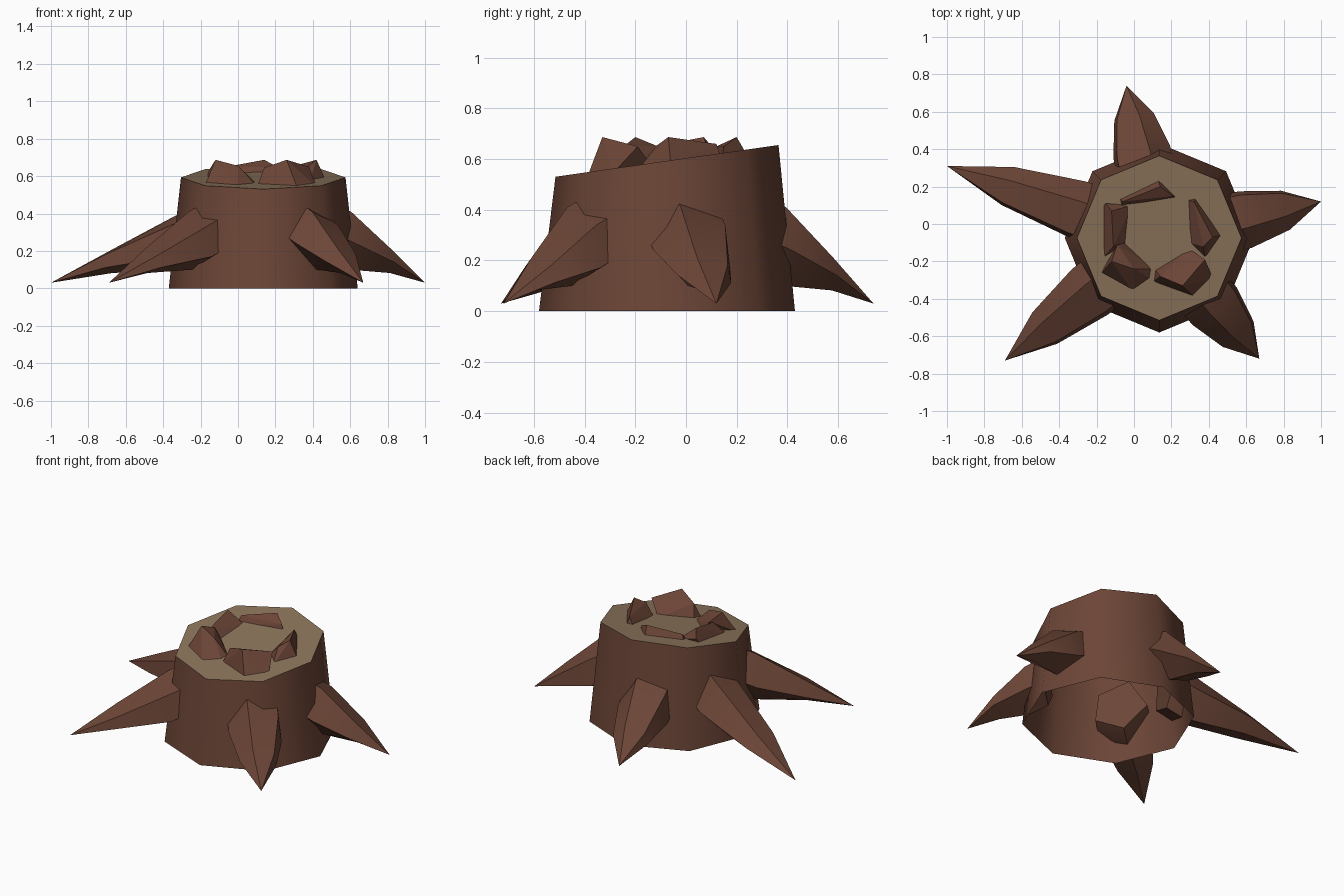
import bpy, bmesh, math
from mathutils import Vector

if "Cube" in bpy.data.objects:
    bpy.data.objects.remove(bpy.data.objects["Cube"])

CX, CY = 0.135, -0.075          # trunk axis


def material(name, rgb):
    m = bpy.data.materials.new(name)
    m.diffuse_color = (*rgb, 1)
    m.use_nodes = True
    m.node_tree.nodes["Principled BSDF"].inputs["Base Color"].default_value = m.diffuse_color
    return m


bark = material("bark_brown", (0.150, 0.060, 0.038))
wood = material("cut_wood_tan", (0.265, 0.178, 0.105))


def finish(name, bm, mats, angle=None):
    bmesh.ops.recalc_face_normals(bm, faces=bm.faces)
    me = bpy.data.meshes.new(name)
    bm.to_mesh(me)
    bm.free()
    ob = bpy.data.objects.new(name, me)
    bpy.context.collection.objects.link(ob)
    for m in mats:
        me.materials.append(m)
    if angle:
        bpy.ops.object.select_all(action='DESELECT')
        ob.select_set(True)
        bpy.context.view_layer.objects.active = ob
        bpy.ops.object.shade_smooth_by_angle(angle=math.radians(angle))
    return ob


def bridge(bm, a, b):
    n = len(a)
    for i in range(n):
        j = (i + 1) % n
        bm.faces.new((a[i], a[j], b[j], b[i]))


def cut_height(y):
    return 0.593 + 0.142 * (y - CY)


# Trunk: eight-sided taper, open below, with a slanted cut on top
bm = bmesh.new()
low, high = [], []
for i in range(8):
    c, s = math.cos(i * math.pi / 4), math.sin(i * math.pi / 4)
    low.append(bm.verts.new((CX + 0.505 * c, CY + 0.505 * s, 0)))
    y = CY + 0.44 * s
    high.append(bm.verts.new((CX + 0.44 * c, y, cut_height(y))))
bridge(bm, low, high)
bm.faces.new(high).material_index = 1
finish("trunk", bm, [bark, wood], 50)

# Roots: one five-sided section, swept outward to a point near the ground
SECTION = [(-0.05, 0.41), (0.13, 0.34), (0.15, 0.17), (-0.02, 0.10), (-0.16, 0.24)]
TIPS = {"root_right": (1.0, 0.12), "root_back": (-0.04, 0.74), "root_left": (-1.0, 0.31),
        "root_front_left": (-0.69, -0.73), "root_front_right": (0.67, -0.72)}
for name, (tx, ty) in TIPS.items():
    out = Vector((tx - CX, ty - CY, 0))
    length = out.length
    out.normalize()
    left = Vector((-out.y, out.x, 0))
    mid = 0.47 + 0.53 * (length - 0.47)
    bm = bmesh.new()
    rings = []
    # radius, side scale, height scale, section centre height
    for r, ws, hs, cz in ((0.36, 1, 1, 0.30), (0.47, 1, 1, 0.25), (mid, 0.69, 0.42, 0.145)):
        ring = []
        for l, z in SECTION:
            p = Vector((CX, CY, 0)) + out * r + left * l * ws
            p.z = cz + (z - 0.25) * hs
            ring.append(bm.verts.new(p))
        rings.append(ring)
    bm.faces.new(rings[0])
    bridge(bm, rings[0], rings[1])
    bridge(bm, rings[1], rings[2])
    tip = bm.verts.new((tx, ty, 0.03))
    for i in range(5):
        bm.faces.new((rings[2][i], rings[2][(i + 1) % 5], tip))
    finish(name, bm, [bark], 25)

# Splinters: faceted shards around the hollow; base points, then crest points
SHARDS = {
    "splinter_left": ([(-.17, .09), (-.17, -.19), (-.01, .10), (-.03, -.10), (-.10, -.14)],
                      [(-.12, .07, .687), (-.15, .11, .64), (-.11, -.12, .65)]),
    "splinter_front_left": ([(-.18, -.27), (0, -.37), (.10, -.30), (.11, -.24), (-.04, -.10)],
                            [(-.12, -.20, .687), (-.09, -.11, .65), (.00, -.24, .655)]),
    "splinter_front_right": ([(.10, -.31), (.32, -.39), (.42, -.29), (.29, -.13), (.11, -.24)],
                             [(.26, -.33, .687), (.14, -.28, .645), (.38, -.19, .65)]),
    "splinter_right": ([(.28, .13), (.33, .14), (.47, -.06), (.38, -.19), (.29, -.10)],
                       [(.42, -.07, .687), (.32, .12, .66), (.37, -.12, .65)]),
    "splinter_back": ([(-.08, .14), (-.07, .09), (.23, .14), (.13, .24)],
                      [(.14, .20, .687), (-.06, .12, .65), (.21, .15, .65)]),
}
for name, (base, crest) in SHARDS.items():
    bm = bmesh.new()
    for x, y in base:
        bm.verts.new((x, y, cut_height(y) - 0.02))
    for p in crest:
        bm.verts.new(p)
    res = bmesh.ops.convex_hull(bm, input=bm.verts[:])
    loose = [v for v in bm.verts if not v.link_faces]
    bmesh.ops.delete(bm, geom=loose, context='VERTS')
    finish(name, bm, [bark])
